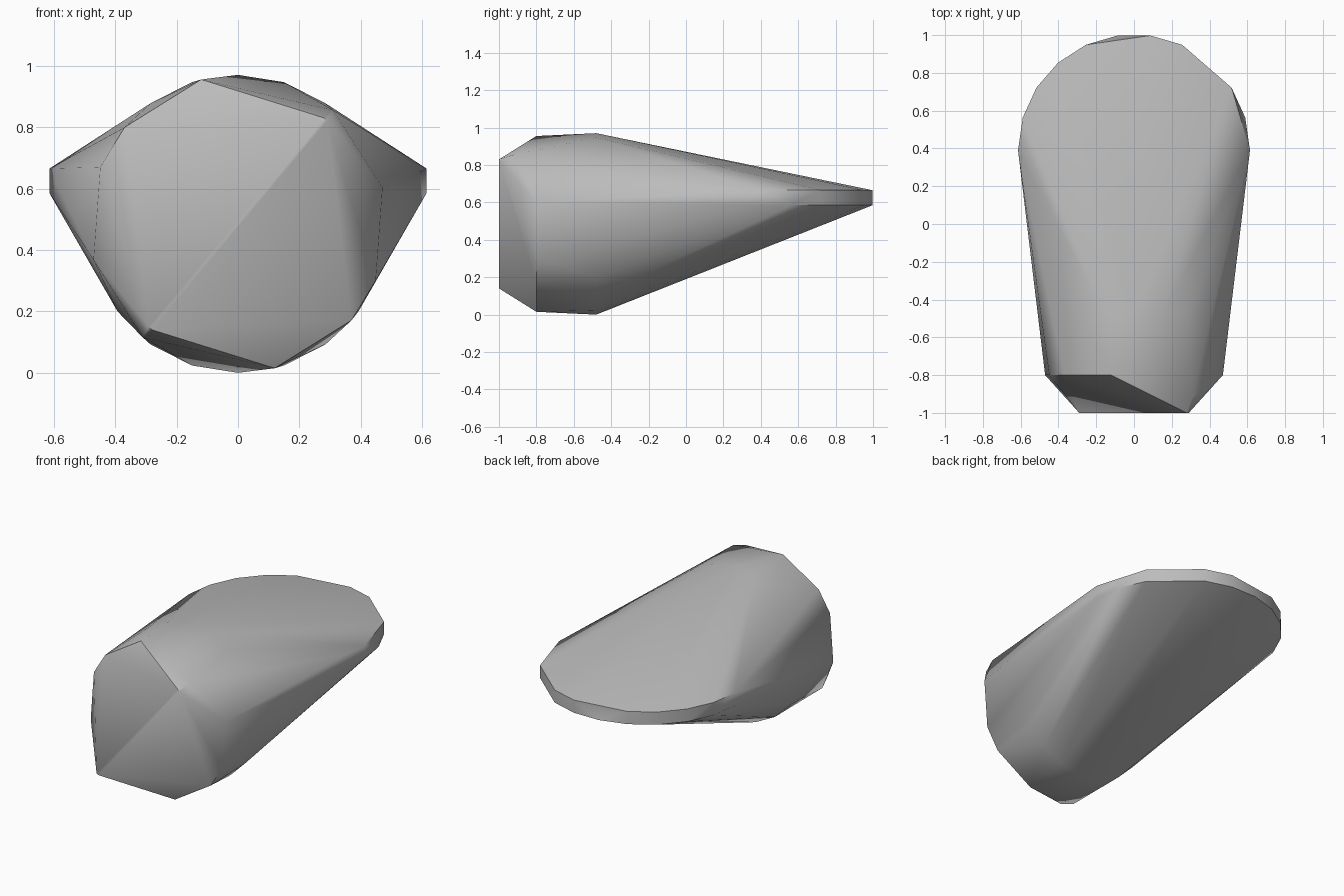
import bpy, bmesh
from math import sin, cos, pi, radians

cube = bpy.data.objects.get("Cube")
if cube:
    bpy.data.objects.remove(cube, do_unlink=True)

MID_Z = 0.485        # height of the barrel axis
points = []


def twin(x, y, z):
    """Add a point and its half-turn twin about the barrel axis."""
    points.append((x, y, z))
    points.append((-x, y, 2 * MID_Z - z))


# Thin horizontal disc at the back
STEPS, DISC_R, DISC_Y = 22, 0.614, 0.39
for i in range(STEPS):
    a = (i + 0.5) * 2 * pi / STEPS
    x, y = DISC_R * sin(a), DISC_Y + DISC_R * cos(a)
    if i == 2:                       # chipped rim corner
        continue
    points.append((x, y, 0.585))
    if i not in (4, STEPS - 1):
        points.append((x, y, 0.665))

# Round barrel: rear ring
for i in range(20):
    a = i * pi / 10
    points.append((MID_Z * sin(a), -0.48, MID_Z + MID_Z * cos(a)))

# Barrel front ring, only at the two wide sides
for angle in (14.3, 49.6, 67.6, 104):
    a = radians(angle)
    twin(-MID_Z * sin(a), -0.8, MID_Z + MID_Z * cos(a))

# Slanted chisel edge across the nose
twin(0.29, -1.0, 0.82)
twin(0.28, -1.0, 0.83)
twin(0.31, -0.92, 0.855)

# Wrap all sections in one convex skin
bm = bmesh.new()
for p in points:
    bm.verts.new(p)
hull = bmesh.ops.convex_hull(bm, input=bm.verts)
loose = {g for g in hull["geom_interior"] + hull["geom_unused"]
         if isinstance(g, bmesh.types.BMVert)}
bmesh.ops.delete(bm, geom=list(loose), context="VERTS")
bmesh.ops.dissolve_limit(bm, angle_limit=radians(0.5), verts=bm.verts, edges=bm.edges)
bmesh.ops.recalc_face_normals(bm, faces=bm.faces)
mesh = bpy.data.meshes.new("wedge_body")
bm.to_mesh(mesh)
bm.free()
body = bpy.data.objects.new("wedge_body", mesh)
bpy.context.collection.objects.link(body)

# Plain grey
grey = bpy.data.materials.new("grey")
grey.use_nodes = True
colour = (0.5, 0.5, 0.5, 1)
grey.diffuse_color = colour
grey.node_tree.nodes["Principled BSDF"].inputs["Base Color"].default_value = colour
mesh.materials.append(grey)

# Soft shading with crisp rims
bpy.ops.object.select_all(action="DESELECT")
body.select_set(True)
bpy.context.view_layer.objects.active = body
bpy.ops.object.shade_smooth_by_angle(angle=radians(47))
